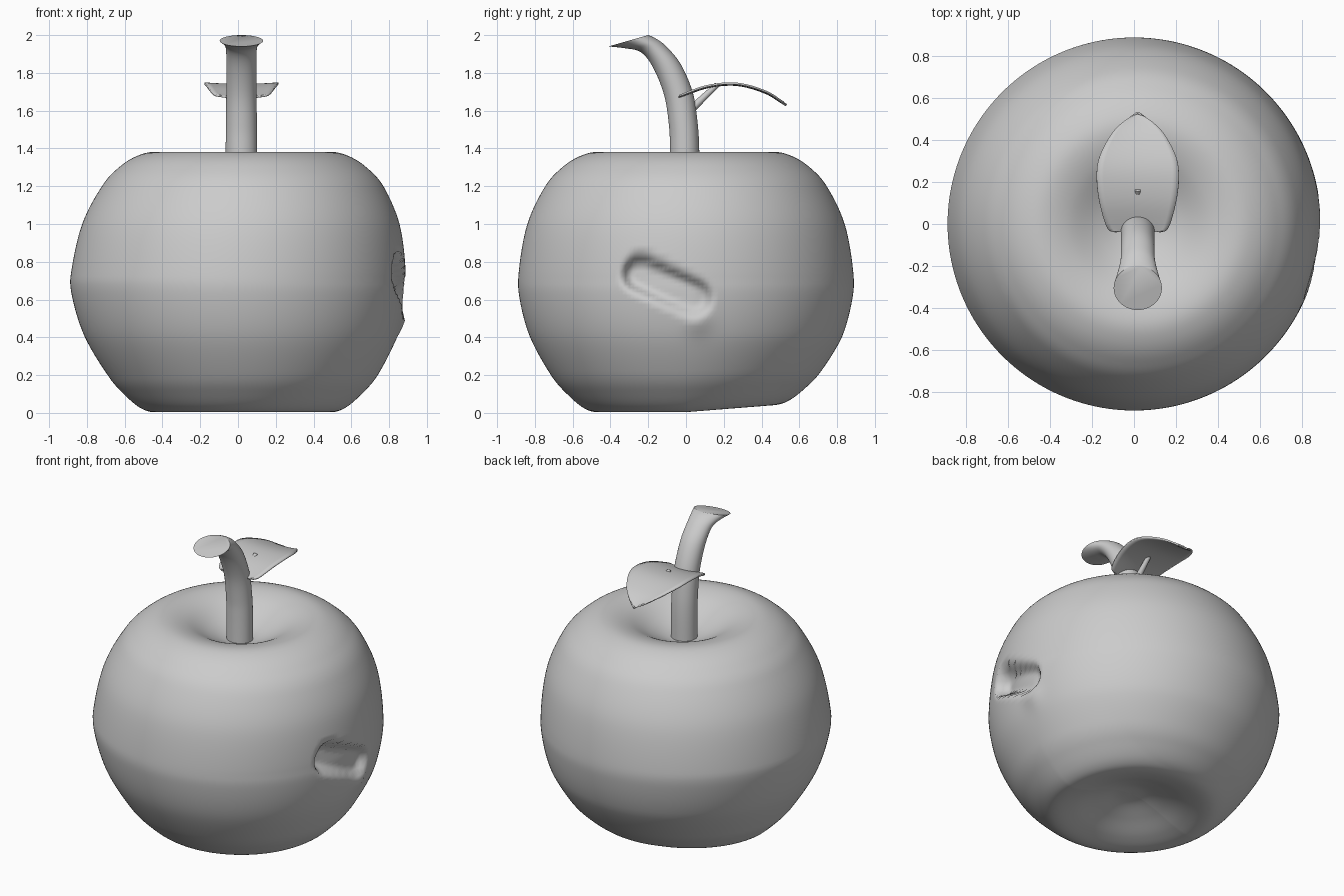
import bpy, bmesh, math
from mathutils import Vector

if "Cube" in bpy.data.objects:
    bpy.data.objects.remove(bpy.data.objects["Cube"])

grey = bpy.data.materials.new("soft grey")
grey.diffuse_color = (0.6, 0.6, 0.6, 1)
grey.use_nodes = True
grey.node_tree.nodes["Principled BSDF"].inputs["Base Color"].default_value = grey.diffuse_color


def smooth_path(pts, n):
    """Catmull-Rom interpolation through tuples of any length."""
    out = []
    for i in range(len(pts) - 1):
        p0, p1 = pts[max(i - 1, 0)], pts[i]
        p2, p3 = pts[i + 1], pts[min(i + 2, len(pts) - 1)]
        for k in range(n):
            t = k / n
            out.append(tuple(
                0.5 * (2 * b + (c - a) * t + (2 * a - 5 * b + 4 * c - d) * t * t
                       + (3 * b - a - 3 * c + d) * t ** 3)
                for a, b, c, d in zip(p0, p1, p2, p3)))
    return out + [tuple(pts[-1])]


def make(name, rows, closed, cap_start=False, cap_end=False, angle=40):
    """Skin rows of points into a smooth shaded object."""
    bm = bmesh.new()
    grid = [[bm.verts.new(p) for p in row] for row in rows]
    for a, b in zip(grid, grid[1:]):
        n = len(a)
        for j in range(n if closed else n - 1):
            k = (j + 1) % n
            bm.faces.new((a[j], a[k], b[k], b[j]))
    if cap_start:
        bm.faces.new(grid[0][::-1])
    if cap_end:
        bm.faces.new(grid[-1])
    bmesh.ops.remove_doubles(bm, verts=bm.verts, dist=0.0005)
    bmesh.ops.recalc_face_normals(bm, faces=bm.faces)
    me = bpy.data.meshes.new(name)
    bm.to_mesh(me)
    bm.free()
    me.materials.append(grey)
    ob = bpy.data.objects.new(name, me)
    bpy.context.collection.objects.link(ob)
    bpy.ops.object.select_all(action='DESELECT')
    ob.select_set(True)
    bpy.context.view_layer.objects.active = ob
    bpy.ops.object.shade_smooth_by_angle(angle=math.radians(angle))
    return ob


# Apple body: revolved profile, slightly uneven, with a bite pressed into the right
profile = [(0.0, 0.13), (0.1, 0.12), (0.22, 0.08), (0.35, 0.028), (0.46, 0.004),
           (0.54, 0.025), (0.63, 0.1), (0.715, 0.2), (0.825, 0.4), (0.88, 0.6),
           (0.885, 0.75), (0.84, 1.0), (0.745, 1.2), (0.655, 1.3), (0.56, 1.36),
           (0.46, 1.382), (0.34, 1.355), (0.2, 1.28), (0.1, 1.24), (0.0, 1.23)]
bite_a, bite_b = Vector((-0.24, 0.735)), Vector((0.04, 0.61))


def body_point(r, z, ang):
    x, y = r * math.cos(ang), r * math.sin(ang)
    x += 0.025 * min(abs(z - 0.7) / 0.5, 1)
    if z < 0.4 and y > 0:
        z += 0.04 * min(y / 0.5, 1) * (1 - z / 0.4)
    if x > 0.4:
        p, ab = Vector((y, z)), bite_b - bite_a
        t = max(0, min(1, (p - bite_a).dot(ab) / ab.length_squared))
        d = (p - bite_a - ab * t).length
        s = max(0, min(1, (0.115 - d) / 0.065))
        x -= (0.095 - 0.035 * t) * s * s * (3 - 2 * s)
        x += 0.02 * math.exp(-((y - 0.06) ** 2 + (z - 0.49) ** 2) / 0.005)
    return (x, y, z)


SEG = 256
make("apple_body",
     [[body_point(max(r, 0), z, 2 * math.pi * j / SEG) for j in range(SEG)]
      for r, z in smooth_path(profile, 7)], True, angle=80)

# Stem: front edge (y, z), back edge (y, z) and half width of each ring
stem = [(-0.085, 1.2, 0.07, 1.2, 0.083), (-0.085, 1.4, 0.07, 1.4, 0.083),
        (-0.09, 1.52, 0.06, 1.55, 0.082), (-0.115, 1.68, 0.035, 1.70, 0.08),
        (-0.175, 1.83, -0.03, 1.85, 0.08), (-0.24, 1.91, -0.11, 1.945, 0.082),
        (-0.32, 1.93, -0.165, 1.985, 0.097), (-0.41, 1.94, -0.2, 2.0, 0.115)]
rings = []
for fy, fz, by, bz, w in smooth_path(stem, 5):
    ring = []
    for j in range(40):
        a = 2 * math.pi * j / 40
        c = math.cos(a) / 2
        ring.append((0.018 + w * math.sin(a),
                     (fy + by) / 2 + c * (by - fy), (fz + bz) / 2 + c * (bz - fz)))
    rings.append(ring)
make("stem", rings, True, True, True)

# Leaf: y, height and half width along its length
leaf_rows = [(-0.038, 1.668, 0.1), (-0.02, 1.677, 0.145), (0.1, 1.72, 0.182),
             (0.22, 1.737, 0.196), (0.32, 1.727, 0.183), (0.43, 1.69, 0.125),
             (0.495, 1.65, 0.058), (0.53, 1.628, 0.002)]
cols = [j / 6 - 1 for j in range(13)]
leaf = make("leaf", [[(0.018 + w * t, y, z + 0.008 * t * t) for t in cols]
                     for y, z, w in smooth_path(leaf_rows, 4)], False)
solid = leaf.modifiers.new("thickness", 'SOLIDIFY')
solid.thickness = 0.01
solid.offset = 0

# Leaf stalk joining the leaf to the stem
start, end = Vector((0.018, 0.02, 1.6)), Vector((0.018, 0.165, 1.738))
up = Vector((0, -0.69, 0.725))
stalk = []
for i in range(5):
    c = start.lerp(end, i / 4)
    r = 0.022 - 0.002 * i
    stalk.append([c + up * r * math.cos(k * math.pi / 6)
                  + Vector((r * math.sin(k * math.pi / 6), 0, 0)) for k in range(12)])
make("leaf_stalk", stalk, True, True, True)
